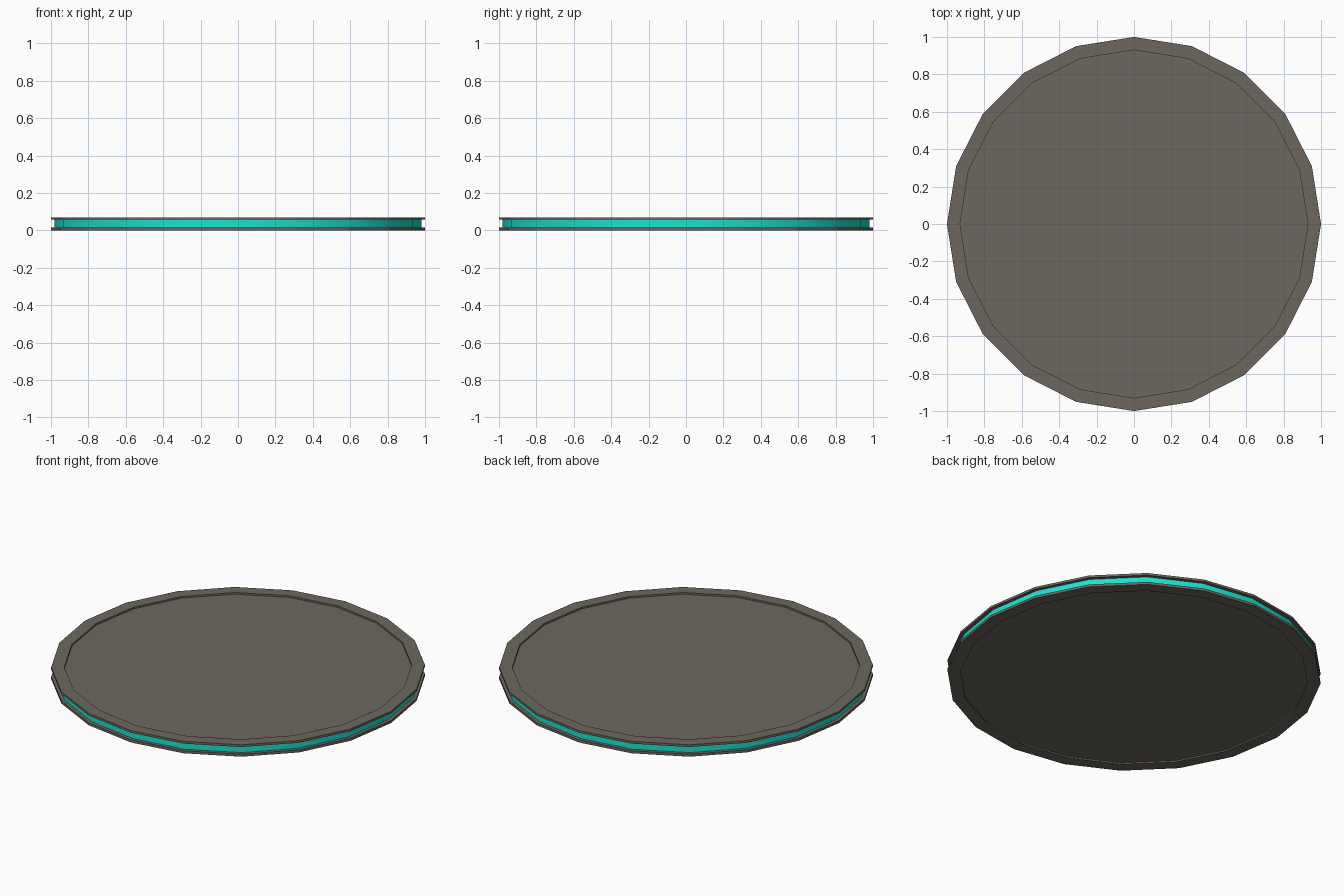
import bpy, bmesh, math

if "Cube" in bpy.data.objects:
    bpy.data.objects.remove(bpy.data.objects["Cube"])

SIDES = 20

def material(name, rgb):
    m = bpy.data.materials.new(name)
    m.diffuse_color = (*rgb, 1)
    m.use_nodes = True
    m.node_tree.nodes["Principled BSDF"].inputs["Base Color"].default_value = m.diffuse_color
    return m

grey = material("warm grey", (0.15, 0.135, 0.113))
teal = material("glowing teal", (0.012, 0.76, 0.64))

def lathe(name, profile, mat, smooth=False):
    """Spin a (radius, z) profile; a zero radius end closes with a flat cap."""
    bm = bmesh.new()
    rings = []
    for r, z in profile:
        rings.append([bm.verts.new((r * math.cos(2 * math.pi * i / SIDES),
                                    r * math.sin(2 * math.pi * i / SIDES), z))
                      for i in range(SIDES)])
    for a, b in zip(rings, rings[1:]):
        for i in range(SIDES):
            j = (i + 1) % SIDES
            f = bm.faces.new((a[i], a[j], b[j], b[i]))
            f.smooth = smooth
    if not smooth:
        bm.faces.new(rings[0][::-1])
        bm.faces.new(rings[-1])
    me = bpy.data.meshes.new(name)
    bm.to_mesh(me)
    bm.free()
    me.materials.append(mat)
    ob = bpy.data.objects.new(name, me)
    bpy.context.collection.objects.link(ob)
    return ob

# Lower plate with a shallow recess underneath
lathe("lower_plate", [(0.93, 0.008), (0.93, 0), (1, 0), (1, 0.015), (0.975, 0.015)], grey)
# Light band set back between the plates
lathe("light_band", [(0.98, 0.015), (0.98, 0.057)], teal, smooth=True)
# Upper plate with a raised rim
lathe("upper_plate", [(0.975, 0.057), (1, 0.057), (1, 0.07), (0.93, 0.07), (0.93, 0.06)], grey)
